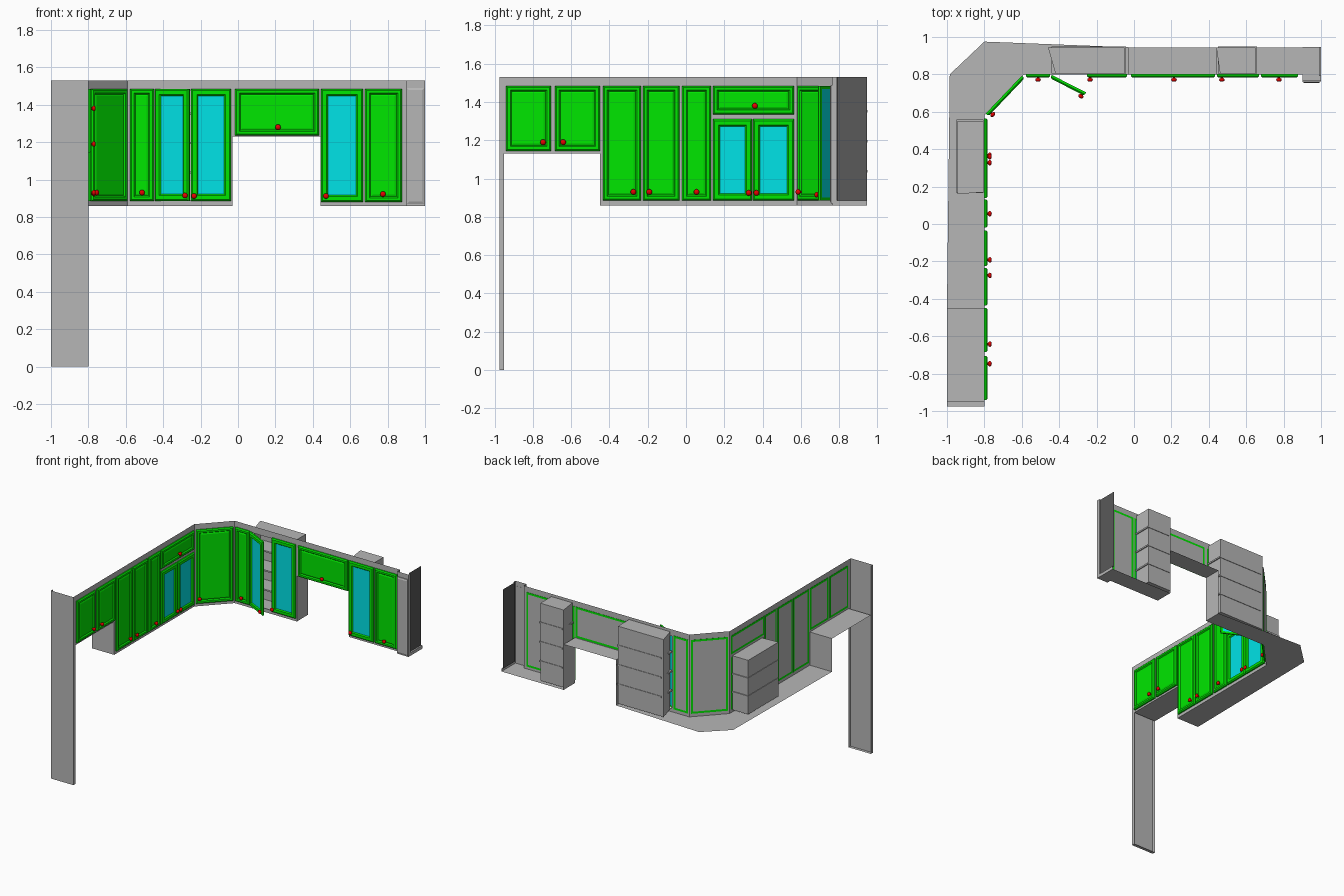
import bpy, bmesh, math
from mathutils import Matrix, Vector

if "Cube" in bpy.data.objects:
    bpy.data.objects.remove(bpy.data.objects["Cube"])


def material(name, rgb):
    m = bpy.data.materials.new(name)
    m.use_nodes = True
    col = (*rgb, 1)
    m.diffuse_color = col
    m.node_tree.nodes["Principled BSDF"].inputs["Base Color"].default_value = col
    return m


GREY = material("cabinet grey", (0.47, 0.47, 0.47))
GREEN = material("door green", (0, 0.9, 0))
GLASS = material("glass cyan", (0, 0.87, 0.9))
RED = material("knob red", (0.9, 0, 0))
DARK = material("dark panel", (0.1, 0.1, 0.1))

TOP, LOW = 1.53, 0.86


def finish(name, bm, mats, frame=Matrix()):
    me = bpy.data.meshes.new(name)
    bm.to_mesh(me)
    bm.free()
    for m in mats:
        me.materials.append(m)
    ob = bpy.data.objects.new(name, me)
    ob.matrix_world = frame
    bpy.context.collection.objects.link(ob)
    return ob


def place(x, y, angle):
    return Matrix.Translation((x, y, 0)) @ Matrix.Rotation(angle, 4, 'Z')


def add_box(bm, lo, hi, drop=()):
    """Box in a bmesh, leaving out faces whose normal is listed in drop."""
    lo, hi = Vector(lo), Vector(hi)
    size = hi - lo
    mtx = Matrix.Translation((lo + hi) / 2) @ Matrix.Diagonal((*size, 1))
    verts = bmesh.ops.create_cube(bm, size=1, matrix=mtx)["verts"]
    faces = list({f for v in verts for f in v.link_faces})
    bm.normal_update()
    gone = [f for f in faces if any(f.normal.dot(Vector(d)) > 0.9 for d in drop)]
    bmesh.ops.delete(bm, geom=gone, context='FACES')


def facing(bm, direction):
    bm.normal_update()
    return max(bm.faces, key=lambda f: f.normal.dot(Vector(direction)))


def inset(bm, face, width, depth=0):
    bmesh.ops.inset_region(bm, faces=[face], thickness=width, depth=depth,
                           use_even_offset=True)


def sheets(name, polys, frame=Matrix(), mat=GREY):
    bm = bmesh.new()
    for p in polys:
        bm.faces.new([bm.verts.new(v) for v in p])
    return finish(name, bm, [mat], frame)


def face_frame(name, rects, holes, frame):
    """Upright sheet made of rectangles (u0, u1, z0, z1) with openings."""
    us = sorted({v for r in rects + holes for v in r[:2]})
    zs = sorted({v for r in rects + holes for v in r[2:]})
    inside = lambda r, u, z: r[0] < u < r[1] and r[2] < z < r[3]
    polys = []
    for a, b in zip(us, us[1:]):
        for c, d in zip(zs, zs[1:]):
            u, z = (a + b) / 2, (c + d) / 2
            if any(inside(r, u, z) for r in rects) and not any(inside(h, u, z) for h in holes):
                polys.append([(a, 0, c), (b, 0, c), (b, 0, d), (a, 0, d)])
    sheets(name, polys, frame)


def door(name, frame, rect, knob, glass=False):
    u0, u1, z0, z1 = rect
    bm = bmesh.new()
    add_box(bm, (u0, -0.01, z0), (u1, 0.002, z1))
    # panelled or glazed front
    front = facing(bm, (0, -1, 0))
    inset(bm, front, 0.008, 0.008)
    inset(bm, front, 0.022 if glass else 0.014)
    inset(bm, front, 0.007, -0.009)
    front.material_index = 1 if glass else 0
    if not glass:
        inset(bm, front, 0.01, 0.004)
    # plain back
    back = facing(bm, (0, 1, 0))
    inset(bm, back, 0.016)
    back.material_index = 1 if glass else 2
    finish(name, bm, [GREEN, GLASS, GREY], frame)
    # knob with stem
    bm = bmesh.new()
    at = Matrix.Translation((knob[0], 0, knob[1])) @ Matrix.Rotation(math.pi / 2, 4, 'X')
    bmesh.ops.create_cone(bm, segments=10, radius1=0.008, radius2=0.006, depth=0.03,
                          cap_ends=True, matrix=at @ Matrix.Translation((0, 0, 0.015)))
    bmesh.ops.create_uvsphere(bm, u_segments=12, v_segments=8, radius=0.015,
                              matrix=at @ Matrix.Translation((0, 0, 0.029)) @ Matrix.Diagonal((1, 1, 0.7, 1)))
    for f in bm.faces:
        f.smooth = True
    finish(name + "_knob", bm, [RED], frame)


def opening(r, g=0.007):
    return (r[0] + g, r[1] - g, r[2] + g, r[3] - g)


def run(name, frame, rects, doors, extra=()):
    face_frame(name + "_face_frame", rects, [opening(d[0]) for d in doors] + list(extra), frame)
    for i, d in enumerate(doors):
        door(f"{name}_door_{i + 1}", frame, *d)


def shelf_unit(name, frame, u0, u1, z0, z1, flare, levels):
    """Open-fronted box with shelves; one side flares towards the back."""
    d, f = 0.145, 0.004
    a, b, c, e = (u0 + flare, f), (u1, f), (u1, d), (u0, d)
    polys = [[(*p, z0), (*q, z0), (*q, z1), (*p, z1)] for p, q in ((b, c), (c, e), (e, a))]
    polys += [[(*p, z) for p in (a, b, c, e)] for z in (z0, z1)]
    sheets(name + "_box", polys, frame)
    bm = bmesh.new()
    for i in range(1, levels):
        z = z0 + (z1 - z0) * i / levels
        add_box(bm, (u0 + flare / 2, f, z - 0.006), (u1 + 0.008, d + 0.004, z + 0.006))
    finish(name + "_shelves", bm, [GREY], frame)


side = place(-0.8, 0, math.pi / 2)
rear = place(0, 0.8, 0)
HI = 1.485

# side run
run("side", side,
    [(-0.975, -0.45, 1.13, TOP), (-0.45, 0.58, LOW, TOP)],
    [((-0.94, -0.705, 1.145, HI), (-0.747, 1.19)),
     ((-0.685, -0.45, 1.145, HI), (-0.642, 1.19)),
     ((-0.435, -0.235, 0.885, HI), (-0.275, 0.93)),
     ((-0.225, -0.035, 0.885, HI), (-0.192, 0.93)),
     ((-0.02, 0.13, 0.885, HI), (0.055, 0.93)),
     ((0.14, 0.565, 1.335, HI), (0.36, 1.38)),
     ((0.14, 0.345, 0.885, 1.31), (0.328, 0.925), True),
     ((0.35, 0.565, 0.885, 1.31), (0.368, 0.925), True)])

# diagonal corner
dx, dy = 0.21, 0.22
corner = place(-0.8, 0.58, math.atan2(dy, dx))
width = math.hypot(dx, dy)
run("corner", corner, [(0, width, LOW, TOP)],
    [((0.012, width - 0.012, 0.885, HI), (0.035, 0.93))])

# rear run
run("rear", rear,
    [(-0.59, -0.03, LOW, TOP), (-0.03, 0.44, 1.23, TOP), (0.44, 0.9, LOW, TOP)],
    [((-0.578, -0.45, 0.885, HI), (-0.513, 0.93)),
     ((-0.25, -0.037, 0.885, HI), (-0.235, 0.912), True),
     ((-0.015, 0.433, 1.235, HI), (0.214, 1.28)),
     ((0.444, 0.668, 0.88, HI), (0.47, 0.912), True),
     ((0.68, 0.877, 0.88, HI), (0.775, 0.922))],
    extra=[(-0.435, -0.25, 0.89, 1.475)])
door("open_door", place(-0.44, 0.795, math.radians(-27)), (0, 0.205, 0.885, HI), (0.19, 0.915), True)

# shelf units behind the glazed doors
shelf_unit("wide_shelf_unit", rear, -0.46, -0.05, 0.88, 1.51, 0.04, 4)
shelf_unit("narrow_shelf_unit", rear, 0.44, 0.65, 0.88, 1.51, 0.02, 4)
shelf_unit("side_shelf_unit", side, 0.16, 0.55, 0.88, 1.32, 0.01, 3)

# undersides and step risers
BACK = 0.945
flat = lambda z, pts: [(x, y, z) for x, y in pts]
riser = lambda p, q, z: [(*p, LOW), (*q, LOW), (*q, z), (*p, z)]
sheets("undersides", [
    flat(1.13, [(-1, -0.95), (-0.8, -0.95), (-0.8, -0.45), (-1, -0.45)]),
    flat(LOW, [(-1, -0.45), (-0.8, -0.45), (-0.8, 0.58), (-0.59, 0.8), (-0.03, 0.8),
               (-0.03, BACK), (-0.8, 0.975), (-0.985, 0.8)]),
    flat(1.23, [(-0.03, 0.8), (0.44, 0.8), (0.44, BACK), (-0.03, BACK)]),
    flat(LOW, [(0.44, 0.8), (0.9, 0.8), (0.9, BACK), (0.44, BACK)])])
sheets("step_risers", [
    riser((-1, -0.45), (-0.8, -0.45), 1.13),
    riser((-0.03, 0.8), (-0.03, BACK), 1.23),
    riser((0.44, 0.8), (0.44, BACK), 1.23)])

# tall end panel, a shallow tray open at the back and top
bm = bmesh.new()
add_box(bm, (-1, -0.975, 0), (-0.8, -0.95, TOP), [(0, 1, 0), (0, 0, 1)])
finish("tall_end_panel", bm, [GREY])

# end column: raised front and dark recessed side
bm = bmesh.new()
add_box(bm, (0.9, 0.765, LOW), (1, BACK, TOP), [(0, 1, 0), (0, 0, 1), (-1, 0, 0)])
outer = facing(bm, (1, 0, 0))
inset(bm, outer, 0.025)
inset(bm, outer, 0.0005, -0.012)
outer.material_index = 1
finish("end_column", bm, [GREY, DARK])
sheets("end_column_return", [riser((0.9, 0.765), (0.9, 0.8), TOP)])
bm = bmesh.new()
add_box(bm, (0.902, 0.758, 0.87), (0.996, 0.766, 1.49))
inset(bm, facing(bm, (0, -1, 0)), 0.012, 0.005)
finish("end_column_front", bm, [GREY])
